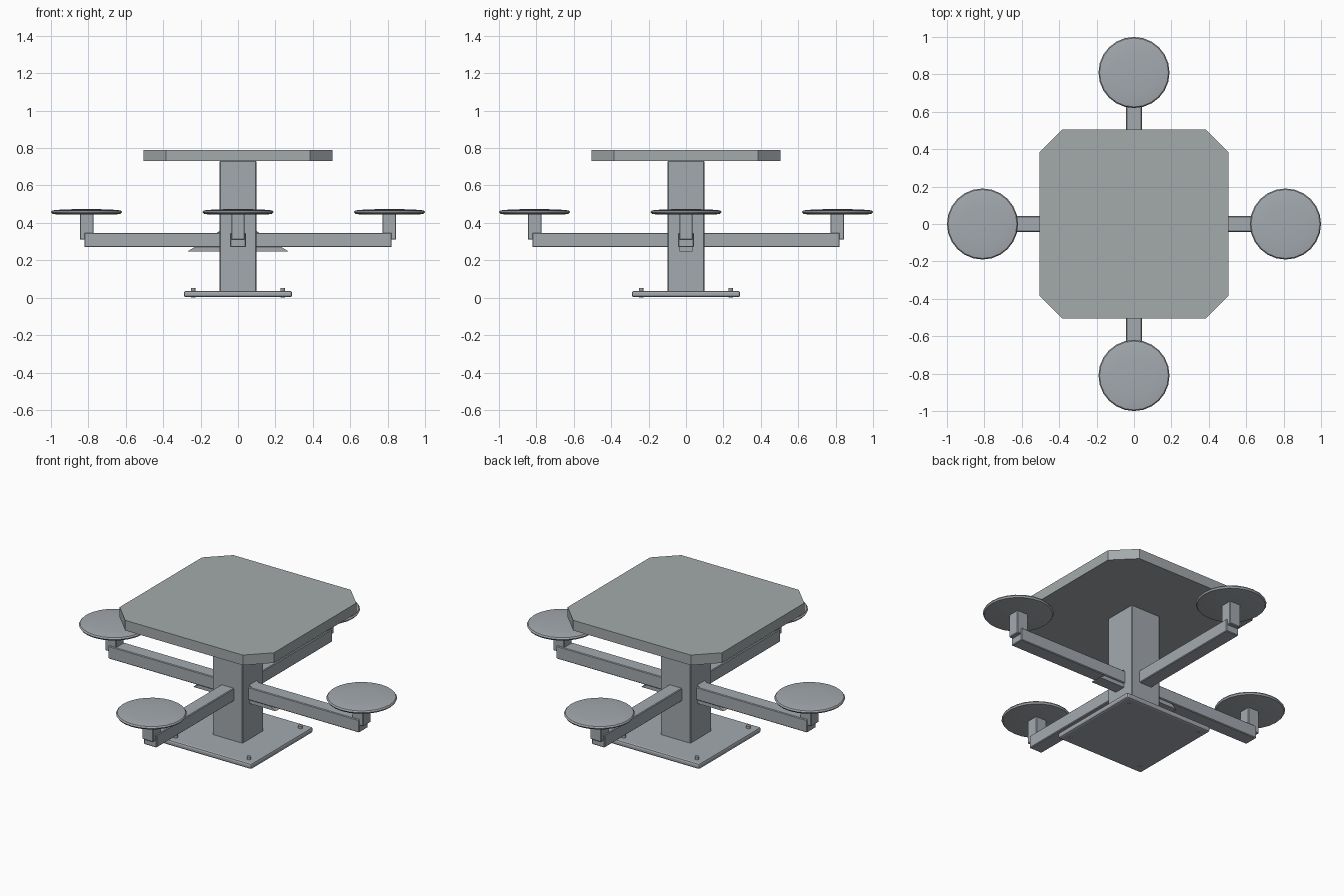
import bpy, bmesh, math
from mathutils import Matrix

if "Cube" in bpy.data.objects:
    bpy.data.objects.remove(bpy.data.objects["Cube"])


def material(name, rgb):
    m = bpy.data.materials.new(name)
    m.diffuse_color = (*rgb, 1)
    m.use_nodes = True
    m.node_tree.nodes["Principled BSDF"].inputs["Base Color"].default_value = m.diffuse_color
    return m


TOP = material("table grey", (0.37, 0.40, 0.41))
STEEL = material("steel grey", (0.37, 0.40, 0.43))


def finish(name, bm, mat, smooth=False, turn=0.0):
    bmesh.ops.recalc_face_normals(bm, faces=bm.faces)
    bm.transform(Matrix.Rotation(turn, 4, 'Z'))
    me = bpy.data.meshes.new(name)
    bm.to_mesh(me)
    bm.free()
    me.materials.append(mat)
    ob = bpy.data.objects.new(name, me)
    bpy.context.collection.objects.link(ob)
    if smooth:
        bpy.ops.object.select_all(action='DESELECT')
        ob.select_set(True)
        bpy.context.view_layer.objects.active = ob
        bpy.ops.object.shade_smooth_by_angle(angle=math.radians(40))
    return ob


def box(name, lo, hi, mat, bevel=0.0, turn=0.0, segments=1):
    bm = bmesh.new()
    bmesh.ops.create_cube(bm, size=1)
    for v in bm.verts:
        for i in range(3):
            v.co[i] = hi[i] if v.co[i] > 0 else lo[i]
    if bevel:
        bmesh.ops.bevel(bm, geom=bm.edges[:], offset=bevel, segments=segments,
                        affect='EDGES', profile=0.5)
    return finish(name, bm, mat, False, turn)


def prism(name, points, offset, mat, turn=0.0):
    bm = bmesh.new()
    face = bm.faces.new([bm.verts.new(p) for p in points])
    ext = bmesh.ops.extrude_face_region(bm, geom=[face])
    bmesh.ops.translate(bm, vec=offset,
                        verts=[g for g in ext["geom"] if isinstance(g, bmesh.types.BMVert)])
    if not any(len(f.verts) == len(points) and f is face for f in bm.faces):
        bm.faces.new([v for v in bm.verts][:len(points)])
    return finish(name, bm, mat, False, turn)


# Table top with clipped corners
a, c = 0.505, 0.385
outline = [(c, -a), (a, -c), (a, c), (c, a), (-c, a), (-a, c), (-a, -c), (-c, -a)]
prism("table_top", [(x, y, 0.73) for x, y in outline], (0, 0, 0.06), TOP)

# Column and base plate
box("column", (-0.098, -0.098, 0.03), (0.098, 0.098, 0.732), STEEL, 0.004)
box("base_plate", (-0.29, -0.29, 0.003), (0.29, 0.29, 0.036), STEEL, 0.011, 0, 2)

# Anchor bolts
for sx in (-1, 1):
    for sy in (-1, 1):
        bm = bmesh.new()
        bmesh.ops.create_cone(bm, cap_ends=True, segments=12, radius1=0.012, radius2=0.012,
                              depth=0.05,
                              matrix=Matrix.Translation((sx * 0.24, sy * 0.24, 0.026)))
        finish("anchor_bolt", bm, STEEL, True)

# Seat profile (radius, height), spun around its own axis
SEAT = [(0, 0.474), (0.06, 0.4735), (0.11, 0.472), (0.165, 0.469), (0.184, 0.466),
        (0.19, 0.458), (0.184, 0.449), (0.165, 0.446), (0, 0.446)]


def seat(turn):
    bm = bmesh.new()
    vs = [bm.verts.new((r, 0, z)) for r, z in SEAT]
    es = [bm.edges.new(p) for p in zip(vs, vs[1:])]
    bmesh.ops.spin(bm, geom=vs + es, cent=(0, 0, 0), axis=(0, 0, 1),
                   angle=math.tau, steps=24)
    bmesh.ops.remove_doubles(bm, verts=bm.verts, dist=0.0005)
    bmesh.ops.translate(bm, verts=bm.verts, vec=(0.81, 0, 0))
    finish("seat", bm, STEEL, True, turn)


# Four arms, each with a post and a seat
for i in range(4):
    t = i * math.pi / 2
    box("seat_arm", (0.09, -0.042, 0.27), (0.822, 0.042, 0.346), STEEL, 0.004, t)
    box("seat_post", (0.772, -0.036, 0.31), (0.845, 0.036, 0.45), STEEL, 0.004, t)
    seat(t)

# Wedge braces under the two side arms
for t in (0, math.pi):
    prism("arm_brace", [(0.09, -0.034, 0.362), (0.09, -0.034, 0.247), (0.27, -0.034, 0.247)],
          (0, 0.068, 0), STEEL, t)
